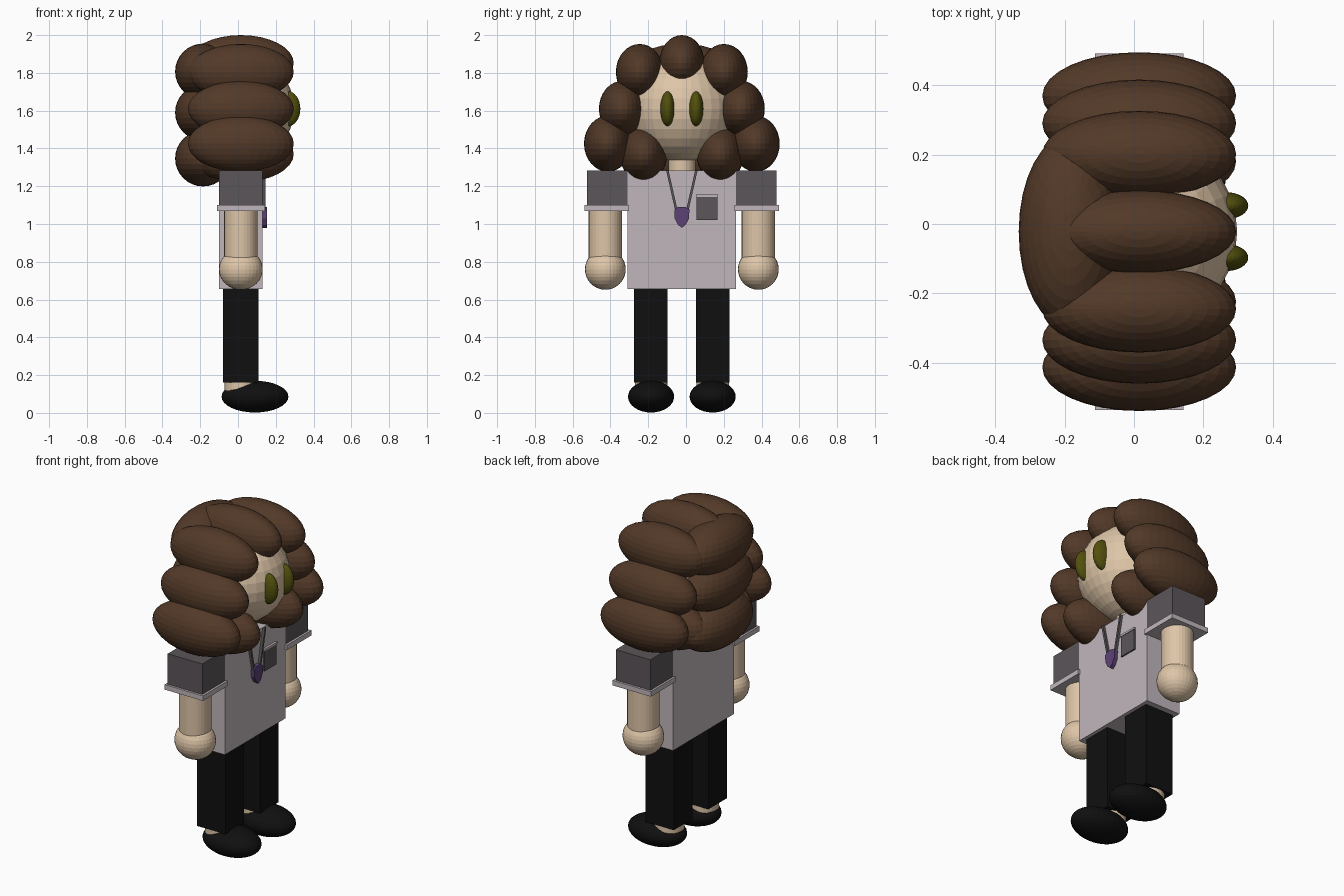
import bpy, bmesh
from mathutils import Matrix, Vector

if "Cube" in bpy.data.objects:
    bpy.data.objects.remove(bpy.data.objects["Cube"])


def material(name, r, g, b):
    m = bpy.data.materials.new(name)
    m.use_nodes = True
    m.diffuse_color = (r, g, b, 1)
    bsdf = next(n for n in m.node_tree.nodes if n.type == 'BSDF_PRINCIPLED')
    bsdf.inputs["Base Color"].default_value = (r, g, b, 1)
    return m


HAIR = material("hair brown", 0.085, 0.041, 0.021)
SKIN = material("skin beige", 0.73, 0.56, 0.39)
SHIRT = material("shirt pale grey", 0.53, 0.47, 0.50)
SLEEVE = material("dark grey", 0.105, 0.092, 0.100)
BLACK = material("black", 0.005, 0.005, 0.005)
EYE = material("olive green", 0.085, 0.080, 0.004)
PURPLE = material("purple", 0.11, 0.055, 0.18)


def finish(name, bm, mat):
    mesh = bpy.data.meshes.new(name)
    bmesh.ops.recalc_face_normals(bm, faces=bm.faces)
    bm.to_mesh(mesh)
    bm.free()
    mesh.materials.append(mat)
    ob = bpy.data.objects.new(name, mesh)
    bpy.context.collection.objects.link(ob)
    return ob


def placed(loc, scale):
    return Matrix.Translation(loc) @ Matrix.Diagonal((*scale, 1))


def ball(name, loc, radii, mat):
    bm = bmesh.new()
    bmesh.ops.create_uvsphere(bm, u_segments=32, v_segments=16, radius=1,
                              matrix=placed(loc, radii))
    return finish(name, bm, mat)


def box(name, xs, ys, zs, mat):
    ends = (xs, ys, zs)
    bm = bmesh.new()
    bmesh.ops.create_cube(bm, size=1, matrix=placed(
        [sum(e) / 2 for e in ends], [e[1] - e[0] for e in ends]))
    return finish(name, bm, mat)


def tube(name, x, y, zs, r, mat):
    bm = bmesh.new()
    bmesh.ops.create_cone(bm, cap_ends=True, segments=32, radius1=r, radius2=r,
                          depth=zs[1] - zs[0],
                          matrix=Matrix.Translation((x, y, sum(zs) / 2)))
    return finish(name, bm, mat)


def plate(name, outline, x0, x1, mat):
    """Extrude a (y, z) outline along x."""
    bm = bmesh.new()
    face = bm.faces.new([bm.verts.new((x0, y, z)) for y, z in outline])
    new = bmesh.ops.extrude_face_region(bm, geom=[face])["geom"]
    bmesh.ops.translate(bm, vec=Vector((x1 - x0, 0, 0)),
                        verts=[v for v in new if isinstance(v, bmesh.types.BMVert)])
    return finish(name, bm, mat)


CX, CY = 0.015, -0.022      # body axis; the figure looks along +x
FRONT = 0.13                # chest plane

# Torso, neck and head
box("torso", (-0.10, FRONT), (-0.31, 0.265), (0.656, 1.283), SHIRT)
tube("neck", CX, CY, (1.25, 1.42), 0.072, SKIN)
ball("head", (CX, CY, 1.61), (0.283, 0.283, 0.283), SKIN)

# Paired parts
for side, s in (("right", -1), ("left", 1)):
    def span(a, b):
        return sorted((CY + s * a, CY + s * b))

    box(side + "_sleeve", (-0.10, FRONT), span(0.287, 0.502), (1.09, 1.283), SLEEVE)
    box(side + "_cuff", (-0.112, 0.143), span(0.28, 0.515), (1.07, 1.1), SHIRT)
    tube(side + "_arm", CX, CY + s * 0.405, (0.76, 1.08), 0.088, SKIN)
    ball(side + "_hand", (CX, CY + s * 0.405, 0.76), (0.116, 0.108, 0.108), SKIN)
    box(side + "_trouser_leg", (-0.08, 0.108), span(0.075, 0.252), (0.16, 0.66), BLACK)
    tube(side + "_ankle", CX, CY + s * 0.163, (0.08, 0.2), 0.086, SKIN)
    ball(side + "_shoe", (0.09, CY + s * 0.163, 0.086), (0.177, 0.122, 0.084), BLACK)
    ball(side + "_eye", (0.265, CY + s * 0.075, 1.61), (0.065, 0.039, 0.092), EYE)
    # Side curls run front to back around the face
    for name, y, z in (("upper", 0.223, 1.805), ("middle", 0.313, 1.61),
                       ("lower", 0.392, 1.425), ("inner", 0.203, 1.37)):
        ball(f"{side}_{name}_curl", (CX, CY + s * y, z), (0.28, 0.126, 0.148), HAIR)
    # Lanyard strap
    plate(side + "_strap", [(CY + s * y, z) for y, z in
                            ((0.07, 1.283), (0.083, 1.283), (0.035, 1.07), (0.022, 1.07))],
          FRONT - 0.005, 0.145, SLEEVE)

# Crown curl and the rolls across the back of the head
ball("crown_curl", (CX, CY, 1.852), (0.28, 0.12, 0.148), HAIR)
for name, z in (("upper", 1.807), ("middle", 1.59), ("lower", 1.347)):
    ball(f"back_{name}_roll", (-0.185, CY, z), (0.148, 0.28, 0.148), HAIR)

# Pendant and chest pocket
half = ((0.02, 1.09), (0.04, 1.075), (0.038, 1.03), (0.02, 0.995))
plate("pendant", [(CY + y, z) for y, z in half] + [(CY, 0.98)]
      + [(CY - y, z) for y, z in reversed(half)], FRONT - 0.005, 0.153, PURPLE)
box("pocket", (FRONT - 0.01, 0.139), (0.055, 0.167), (1.02, 1.145), SLEEVE)
box("pocket_trim", (FRONT - 0.01, 0.143), (0.053, 0.169), (1.143, 1.155), SHIRT)
